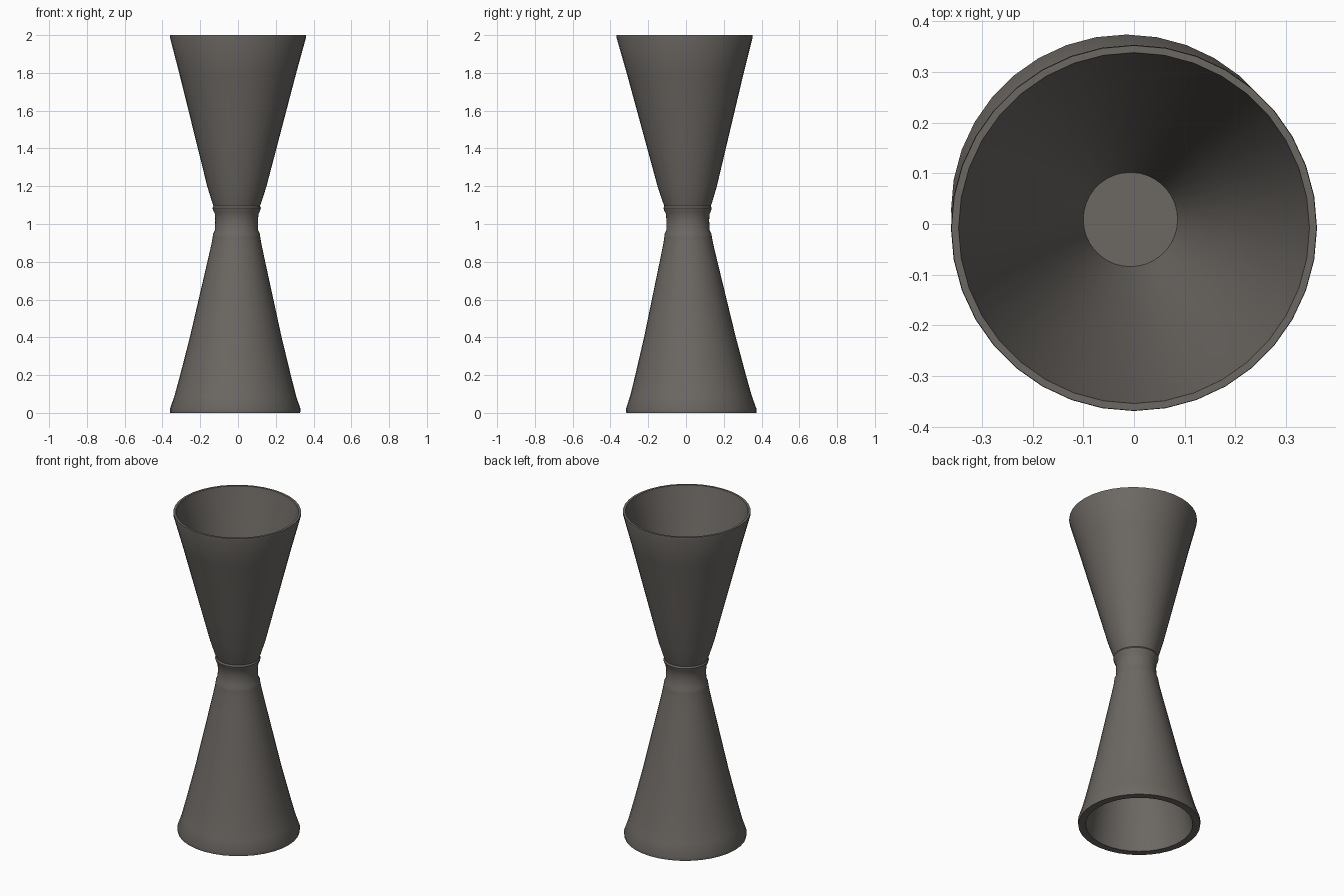
import bpy, bmesh, math

if "Cube" in bpy.data.objects:
    bpy.data.objects.remove(bpy.data.objects["Cube"])

SIDES = 36

metal = bpy.data.materials.new("dark warm grey metal")
metal.diffuse_color = (0.15, 0.138, 0.125, 1)
metal.use_nodes = True
metal.node_tree.nodes["Principled BSDF"].inputs["Base Color"].default_value = metal.diffuse_color


def centre(z):
    """The hourglass leans slightly: base and rim are a little off axis."""
    t = z / 2
    return -0.015 + 0.015 * t, 0.028 - 0.036 * t


def lathe(name, profile):
    """Spin a (radius, height) profile; both ends are closed with caps."""
    bm = bmesh.new()
    rings = []
    for r, z in profile:
        cx, cy = centre(z)
        rings.append([bm.verts.new((cx + r * math.cos(a), cy + r * math.sin(a), z))
                      for a in (2 * math.pi * i / SIDES for i in range(SIDES))])
    for a, b in zip(rings, rings[1:]):
        for i in range(SIDES):
            j = (i + 1) % SIDES
            bm.faces.new((a[i], a[j], b[j], b[i]))
    bm.faces.new(rings[0][::-1])
    bm.faces.new(rings[-1])
    bmesh.ops.recalc_face_normals(bm, faces=bm.faces)
    mesh = bpy.data.meshes.new(name)
    bm.to_mesh(mesh)
    bm.free()
    obj = bpy.data.objects.new(name, mesh)
    bpy.context.collection.objects.link(obj)
    mesh.materials.append(metal)
    bpy.ops.object.select_all(action='DESELECT')
    obj.select_set(True)
    bpy.context.view_layer.objects.active = obj
    bpy.ops.object.shade_smooth_by_angle(angle=math.radians(30))
    return obj


# Lower cup cavity, flared foot, ribbed waist, upper cone and upper cavity
lower_cavity = [(0.09, 0.92), (0.14, 0.75), (0.225, 0.38), (0.27, 0.18), (0.302, 0.0)]
lower_cone = [(0.344, 0.0), (0.346, 0.02), (0.322, 0.09), (0.293, 0.2), (0.243, 0.4),
              (0.198, 0.6), (0.153, 0.8), (0.131, 0.9)]
waist = [(0.126, 0.93), (0.124, 0.948), (0.115, 0.965), (0.113, 1.02), (0.116, 1.055),
         (0.124, 1.07), (0.128, 1.085), (0.123, 1.095)]
upper_cone = [(0.132, 1.12), (0.157, 1.2), (0.208, 1.4), (0.31, 1.8), (0.361, 1.99), (0.36, 2.0)]
upper_cavity = [(0.346, 2.0), (0.34, 1.97), (0.19, 1.4), (0.093, 1.06)]
lathe("double_cup", lower_cavity + lower_cone + waist + upper_cone + upper_cavity)
